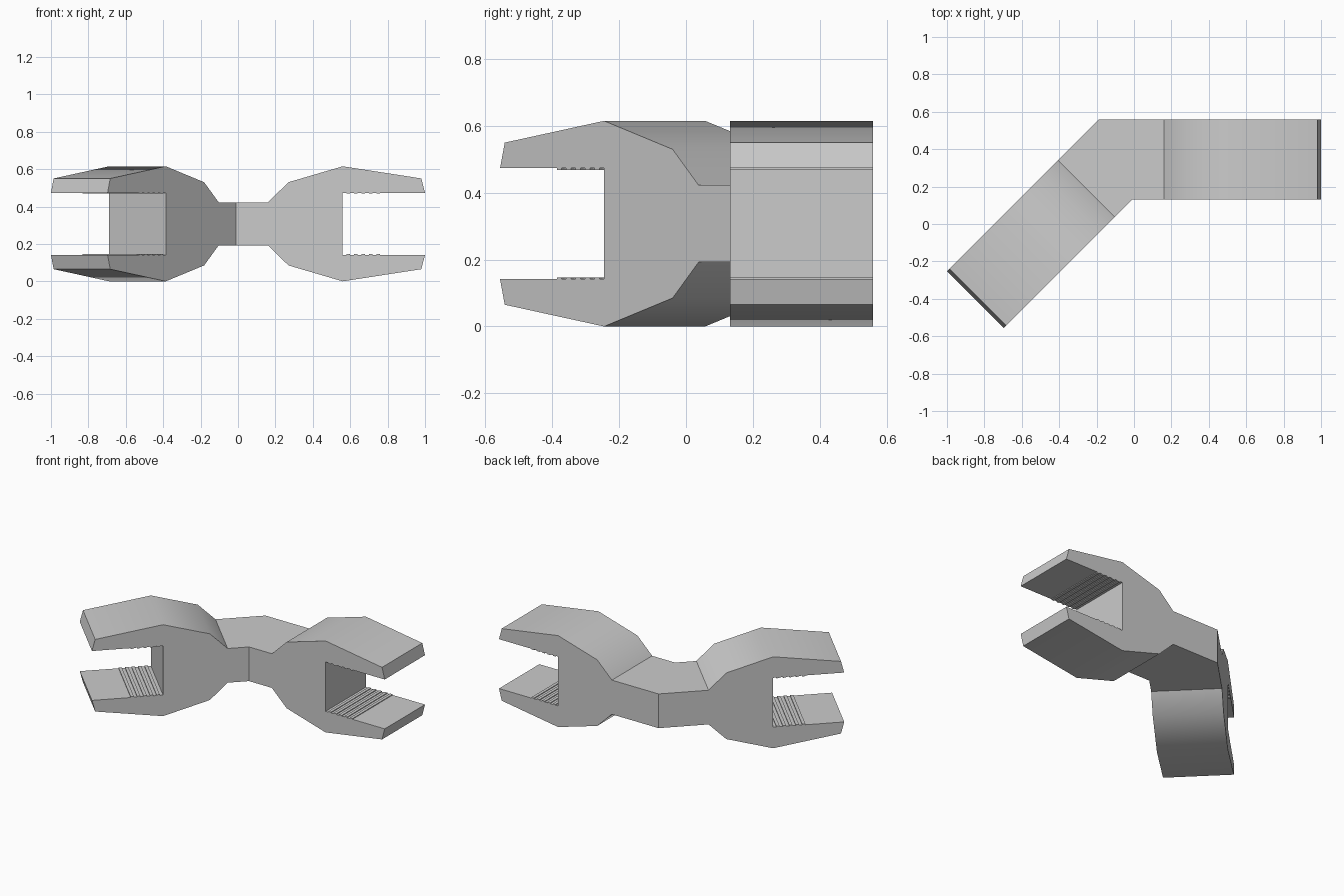
import bpy, bmesh, math
from mathutils import Vector

if "Cube" in bpy.data.objects:
    bpy.data.objects.remove(bpy.data.objects["Cube"])

grey = bpy.data.materials.new("plain grey")
grey.use_nodes = True
colour = (0.6, 0.6, 0.6, 1)
grey.diffuse_color = colour
grey.node_tree.nodes["Principled BSDF"].inputs["Base Color"].default_value = colour

MID_Z, WIDTH = 0.3075, 0.428
CORNER = Vector((-0.01, 0.131, MID_Z))      # inner corner of the bend
MITRE = WIDTH * math.tan(math.radians(22.5))
JAW = 0.166                                 # half height of the mouth

# Upper half of an arm: distance from the neck end, height above the middle
HALF = [(0.11, 0.2225), (0.4, 0.3075), (0.82, 0.2425), (0.84, JAW), (0.4, JAW)]


def axes(angle):
    """Direction along an arm and direction across it, toward the outer side."""
    a = math.radians(angle)
    along = Vector((math.cos(a), math.sin(a), 0))
    across = Vector((-along.y, along.x, 0))
    return along, across if across.y > 0 else -across


def finish(bm, name):
    bmesh.ops.remove_doubles(bm, verts=bm.verts[:], dist=0.0005)
    bmesh.ops.recalc_face_normals(bm, faces=bm.faces[:])
    mesh = bpy.data.meshes.new(name)
    bm.to_mesh(mesh)
    bm.free()
    mesh.materials.append(grey)
    obj = bpy.data.objects.new(name, mesh)
    bpy.context.collection.objects.link(obj)
    bpy.ops.object.select_all(action='DESELECT')
    obj.select_set(True)
    bpy.context.view_layer.objects.active = obj
    bpy.ops.object.shade_smooth_by_angle(angle=math.radians(30))
    return obj


def add_arm(bm, angle, neck):
    """Extrude the wrench-like outline across the width, open at the mitre."""
    along, across = axes(angle)
    top = [(0, 0.115), (neck, 0.115)] + [(neck + d, h) for d, h in HALF]
    outline = top + [(d, -h) for d, h in reversed(top)]
    sides = []
    for offset in (0, WIDTH):
        ring = []
        for d, h in outline:
            if d == 0 and offset:
                d = -MITRE
            ring.append(bm.verts.new(CORNER + along * d + across * offset + Vector((0, 0, h))))
        sides.append(ring)
        bm.faces.new(ring)
    inner, outer = sides
    for i in range(len(outline) - 1):
        bm.faces.new((inner[i], inner[i + 1], outer[i + 1], outer[i]))


def add_ridges(bm, angle, neck):
    """Five thin grip bars on each jaw, next to the mouth floor."""
    along, across = axes(angle)
    for sign in (1, -1):
        for i in range(5):
            start = neck + 0.42 + 0.04 * i
            corners = [(d, h) for d in (start, start + 0.02) for h in (JAW - 0.005, JAW + 0.002)]
            verts = [bm.verts.new(CORNER + along * d + across * w + Vector((0, 0, sign * h)))
                     for w in (0, WIDTH) for d, h in corners]
            bmesh.ops.convex_hull(bm, input=verts)


ARMS = {"left": (0, 0.17), "right": (225, 0.132)}

# Bent double-ended body
body = bmesh.new()
for angle, neck in ARMS.values():
    add_arm(body, angle, neck)
finish(body, "bent_clamp_body")

# Grip ridges inside both mouths
for side, (angle, neck) in ARMS.items():
    ridges = bmesh.new()
    add_ridges(ridges, angle, neck)
    finish(ridges, side + "_jaw_ridges")
